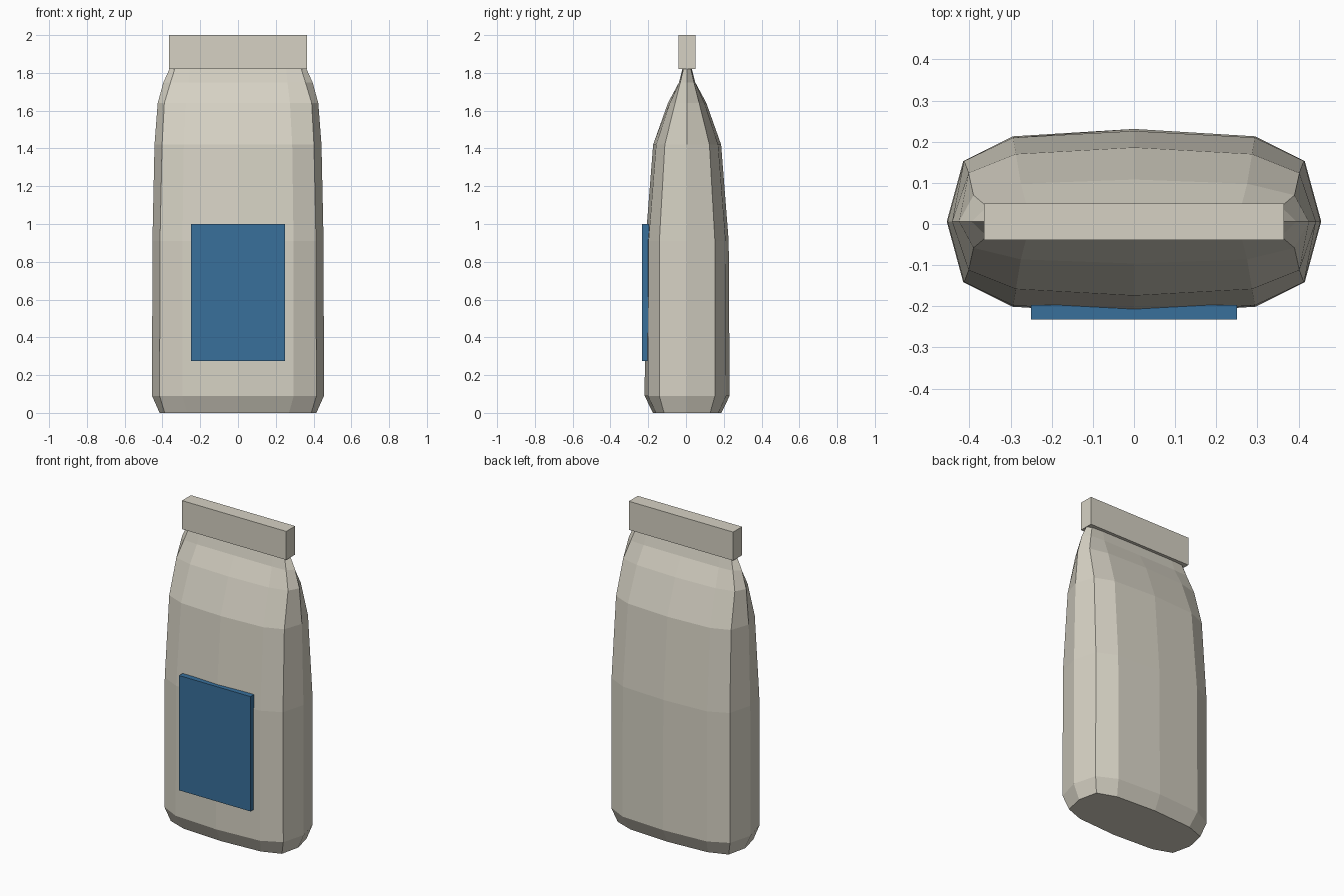
import bpy, bmesh

if "Cube" in bpy.data.objects:
    bpy.data.objects.remove(bpy.data.objects["Cube"])


def material(name, rgb):
    m = bpy.data.materials.new(name)
    m.diffuse_color = (*rgb, 1)
    m.use_nodes = True
    m.node_tree.nodes["Principled BSDF"].inputs["Base Color"].default_value = m.diffuse_color
    return m


paper = material("warm grey paper", (0.67, 0.64, 0.55))
blue = material("label blue", (0.04, 0.16, 0.33))
CY = 0.006  # the bag sits slightly off centre to balance the label


def finish(bm, name, mat):
    bmesh.ops.recalc_face_normals(bm, faces=bm.faces[:])
    me = bpy.data.meshes.new(name)
    bm.to_mesh(me)
    bm.free()
    me.materials.append(mat)
    ob = bpy.data.objects.new(name, me)
    bpy.context.collection.objects.link(ob)


def box(name, lo, hi, mat):
    bm = bmesh.new()
    bmesh.ops.create_cube(bm, size=1)
    for v in bm.verts:
        v.co = [(a + b) / 2 + c * (b - a) for a, b, c in zip(lo, hi, v.co)]
    finish(bm, name, mat)


# Bag: rings of z, side x, corner (x, y), shoulder (x, y), middle y
rings = [
    (0.00, 0.415, 0.388, 0.122, 0.270, 0.165, 0.181),
    (0.09, 0.455, 0.415, 0.147, 0.295, 0.207, 0.225),
    (0.91, 0.453, 0.413, 0.147, 0.294, 0.204, 0.220),
    (1.42, 0.442, 0.402, 0.118, 0.287, 0.164, 0.180),
    (1.64, 0.425, 0.390, 0.064, 0.275, 0.092, 0.102),
    (1.75, 0.395, 0.357, 0.036, 0.262, 0.042, 0.043),
    (1.82, 0.363, 0.335, 0.020, 0.255, 0.024, 0.025),
]
bm = bmesh.new()
loops = []
for z, sx, cx, cy, hx, hy, my in rings:
    back = [(sx, 0), (cx, cy), (hx, hy), (0, my), (-hx, hy), (-cx, cy)]
    section = back + [(-x, -y) for x, y in back]
    loops.append([bm.verts.new((x, y + CY, z)) for x, y in section])
for a, b in zip(loops, loops[1:]):
    for i in range(12):
        j = (i + 1) % 12
        bm.faces.new((a[i], a[j], b[j], b[i]))
bm.faces.new(loops[0])
bm.faces.new(loops[-1])
finish(bm, "bag_body", paper)

# Folded seal on top and label on the front
box("top_seal", (-0.364, -0.039, 1.82), (0.364, 0.050, 2.0), paper)
box("front_label", (-0.25, -0.232, 0.275), (0.25, -0.197, 1.0), blue)
